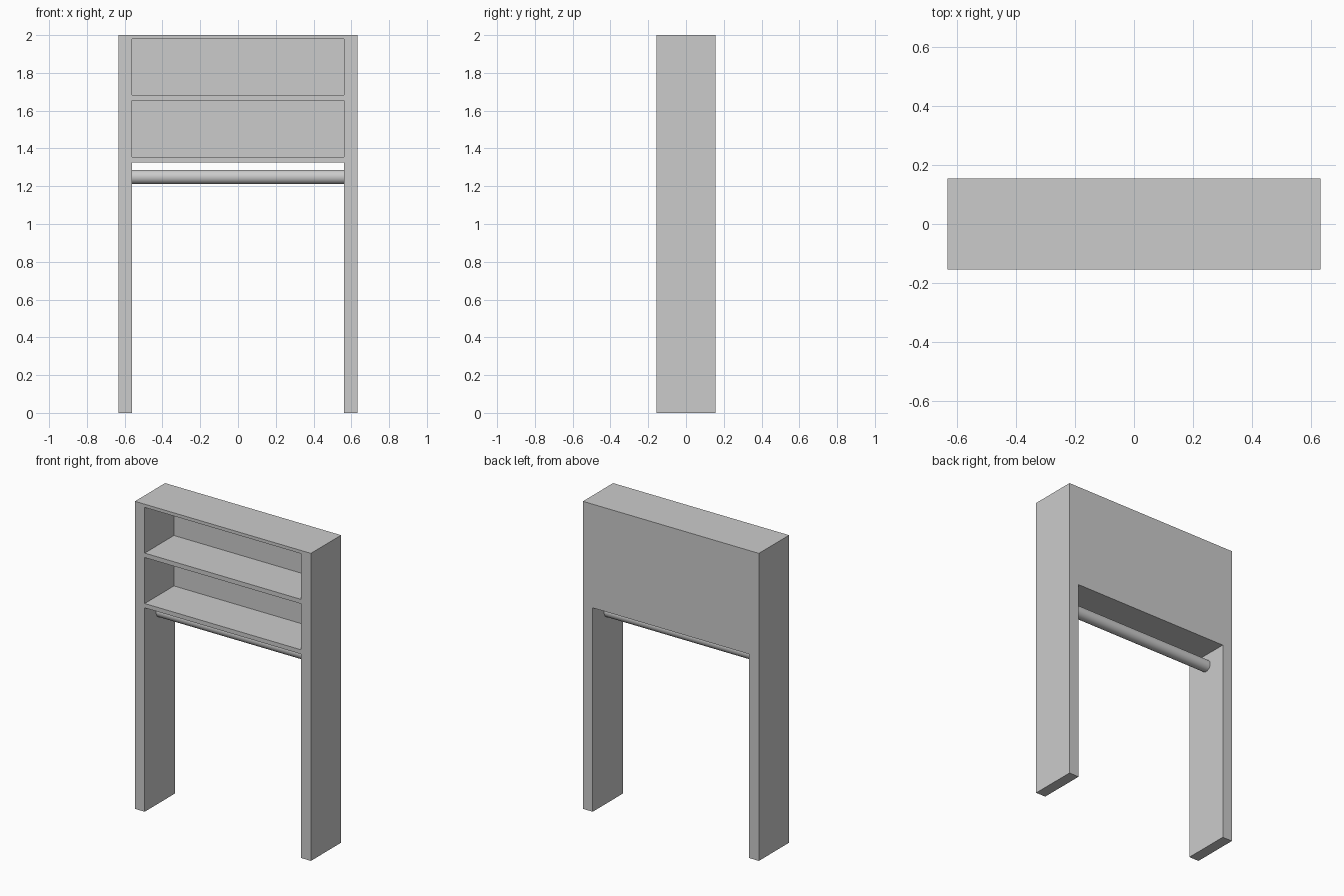
import bpy, math

if "Cube" in bpy.data.objects:
    bpy.data.objects.remove(bpy.data.objects["Cube"])

W, D, H = 0.633, 0.155, 2.0   # half width, half depth, height
INNER = 0.5625                # half width between the uprights
BACK = 0.01                   # back panel thickness


def box(name, x, y, z):
    """Box from (min, max) ranges on each axis."""
    bpy.ops.mesh.primitive_cube_add(size=1, location=[sum(r) / 2 for r in (x, y, z)])
    ob = bpy.context.object
    ob.name = name
    ob.scale = [r[1] - r[0] for r in (x, y, z)]
    bpy.ops.object.transform_apply(location=False, rotation=False, scale=True)
    return ob


def cut(target, cutter):
    mod = target.modifiers.new("cut", 'BOOLEAN')
    mod.operation = 'DIFFERENCE'
    mod.solver = 'EXACT'
    mod.object = cutter
    bpy.context.view_layer.objects.active = target
    bpy.ops.object.modifier_apply(modifier=mod.name)
    bpy.data.objects.remove(cutter, do_unlink=True)


# Rack body: one block with legs, shelves and back panel
body = box("rack_body", (-W, W), (-D, D), (0, H))

# Open space between the legs
cut(body, box("leg_gap", (-INNER, INNER), (-D - 0.1, D + 0.1), (-0.1, 1.326)))

# Two shelf compartments, open to the front
for low, high in ((1.354, 1.682), (1.653, 1.979)):
    low, high = (1.354, 1.653) if low < 1.5 else (1.682, 1.979)
    cut(body, box("niche", (-INNER, INNER), (-D - 0.1, D - BACK), (low, high)))

# Hanging rail between the legs
bpy.ops.mesh.primitive_cylinder_add(vertices=48, radius=0.038, depth=2 * INNER,
                                    location=(0, 0, 1.249),
                                    rotation=(0, math.pi / 2, 0))
rail = bpy.context.object
rail.name = "hanging_rail"
bpy.ops.object.shade_smooth_by_angle()
